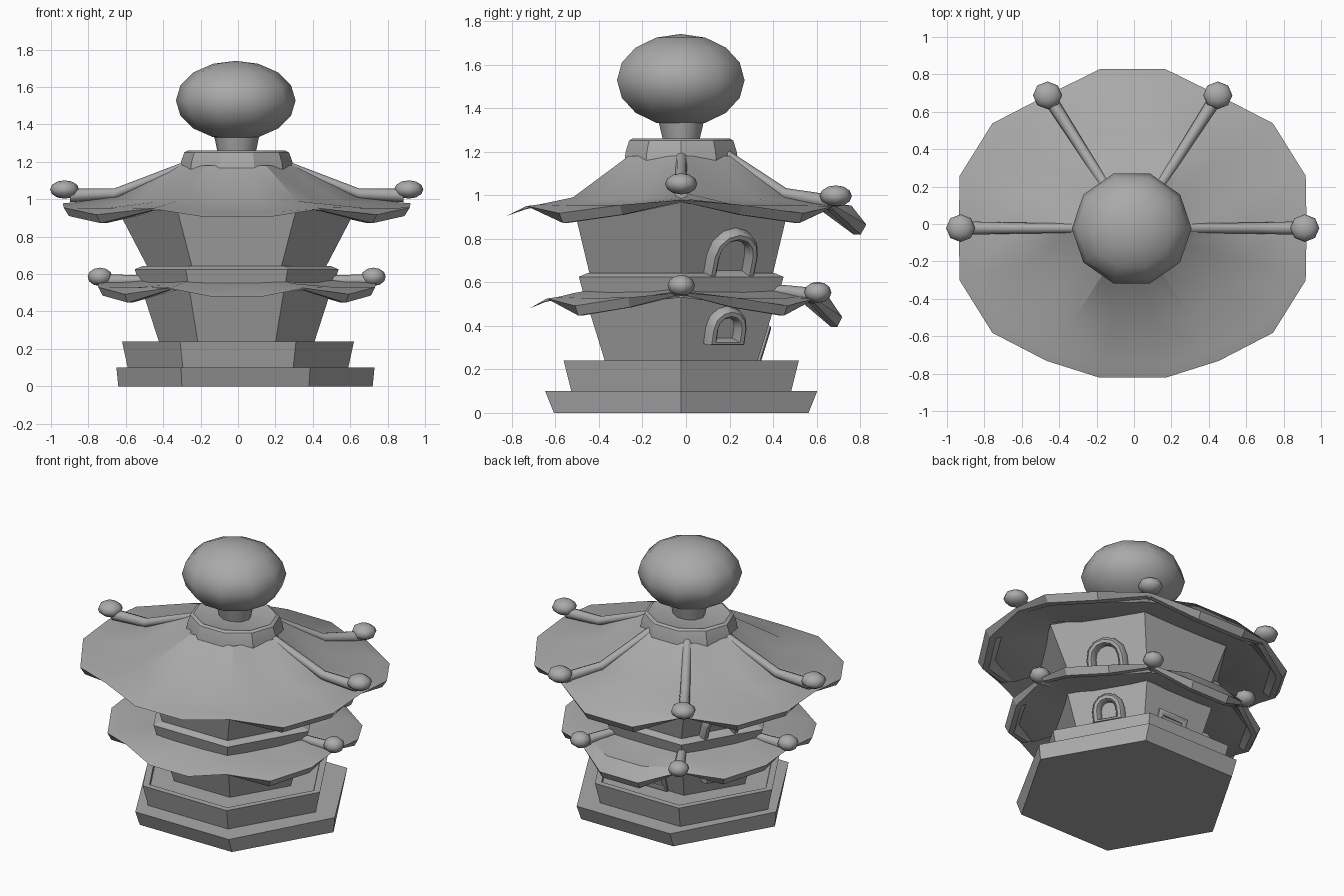
import bpy, bmesh, math
from mathutils import Vector, Matrix

if "Cube" in bpy.data.objects:
    bpy.data.objects.remove(bpy.data.objects["Cube"])

CX, CY = -0.007, -0.022

stone = bpy.data.materials.new("stone grey")
stone.use_nodes = True
GREY = (0.4, 0.4, 0.4, 1)
stone.diffuse_color = GREY
stone.node_tree.nodes["Principled BSDF"].inputs["Base Color"].default_value = GREY


def finish(name, bm, smooth=None):
    bmesh.ops.recalc_face_normals(bm, faces=bm.faces)
    mesh = bpy.data.meshes.new(name)
    bm.to_mesh(mesh)
    bm.free()
    obj = bpy.data.objects.new(name, mesh)
    bpy.context.collection.objects.link(obj)
    mesh.materials.append(stone)
    if smooth:
        bpy.ops.object.select_all(action='DESELECT')
        obj.select_set(True)
        bpy.context.view_layer.objects.active = obj
        bpy.ops.object.shade_smooth_by_angle(angle=math.radians(smooth))


def bridge(bm, a, b):
    n = len(a)
    for i in range(n):
        bm.faces.new((a[i], a[(i + 1) % n], b[(i + 1) % n], b[i]))


def loft(name, rings, sides=6, cx=CX, smooth=None):
    """Stacked polygon rings (z, half width x, half depth y), capped."""
    bm = bmesh.new()
    top = math.sin(math.pi / 3) if sides == 6 else 1
    loops = []
    for z, rx, hy in rings:
        angles = [math.tau * i / sides for i in range(sides)]
        loops.append([bm.verts.new((cx + rx * math.cos(a), CY + hy * math.sin(a) / top, z))
                      for a in angles])
    for a, b in zip(loops, loops[1:]):
        bridge(bm, a, b)
    bm.faces.new(loops[0])
    bm.faces.new(loops[-1])
    finish(name, bm, smooth)


# Stepped base, walls and collar
loft("base_step", [(0, 0.68, 0.585), (0.1, 0.69, 0.625)], cx=0.04)
loft("base_platform", [(0.1, 0.59, 0.505), (0.24, 0.62, 0.54), (0.24, 0.575, 0.5),
                       (0.225, 0.57, 0.495)], cx=0)
loft("lower_wall", [(0.22, 0.41, 0.345), (0.56, 0.52, 0.45)])
loft("middle_ledge", [(0.55, 0.52, 0.45), (0.625, 0.545, 0.47), (0.642, 0.505, 0.43)])
loft("upper_wall", [(0.635, 0.475, 0.42), (0.97, 0.65, 0.5)])
loft("roof_collar", [(1.15, 0.305, 0.275), (1.2, 0.298, 0.268), (1.25, 0.28, 0.252),
                     (1.26, 0.26, 0.235), (1.25, 0.23, 0.2)], sides=10, smooth=30)
loft("finial_neck", [(1.24, 0.1, 0.085), (1.36, 0.125, 0.115)], sides=10, smooth=40)

# Lower eave outline from the side corner round to the back: x, y, z
SIDE = [(0.93, 0, 0.97), (0.925, 0.28, 0.91), (0.75, 0.56, 0.872), (0.46, 0.71, 0.942)]
BACK = (0.175, 0.85, 0.82)
FRONT = (0.175, 0.80, 0.905)


def eave_outline():
    flip = lambda p, sx, sy: (p[0] * sx, p[1] * sy, p[2])
    right = [flip(p, 1, -1) for p in [FRONT] + SIDE[:0:-1]] + SIDE + [BACK]
    return right + [flip(p, -1, 1) for p in reversed(right)]


def roof(name, sx, sy, dz, inner, mid):
    """inner = (scale, z), mid = (scale, z at side corners, at other corners, between)."""
    pts = eave_outline()
    n = len(pts)
    corner = [i % 3 == 1 for i in range(n)]
    front = [p[1] < -0.75 for p in pts]
    bm = bmesh.new()

    def straight(i):
        """Point on the straight hexagon side between two corners."""
        step = (i - 1) % 3
        a, b = Vector(pts[(i - step) % n]), Vector(pts[(i - step + 3) % n])
        return a.lerp(b, step / 3)

    def ring(scale, height, hexagon=False):
        plan = [straight(i) if hexagon else pts[i] for i in range(n)]
        return [bm.verts.new((CX + p[0] * sx * scale, CY + p[1] * sy * scale, height(i)))
                for i, p in enumerate(plan)]

    def mid_z(i):
        if not corner[i]:
            return mid[3]
        return mid[1] if pts[i][1] == 0 else mid[2]

    def low(i):
        return pts[i][2] + dz

    def crease_z(i):
        if front[i]:
            return low(i) + 0.025
        return low(i) + 0.015 if corner[i] else 0.952 + dz

    def edge_z(i):
        return low(i) + (0 if front[i] else 0.008 if corner[i] else 0.045)

    top = [ring(inner[0], lambda i: inner[1], True),
           ring(mid[0], mid_z, True),
           ring(0.92, crease_z),
           ring(1, edge_z)]
    under = [top[-1],
             ring(0.97, low),
             ring(0.93, low),
             ring(0.89, lambda i: crease_z(i) - 0.02),
             ring(mid[0], lambda i: mid_z(i) - 0.03, True),
             ring(inner[0], lambda i: inner[1] - 0.03, True)]
    for a, b in zip(top, top[1:]):
        bridge(bm, a, b)
    # The front panel is a single sheet; the others have a thick rolled lip
    for a, b in zip(under, under[1:]):
        for i in range(n):
            j = (i + 1) % n
            if not (front[i] or front[j]):
                bm.faces.new((a[i], a[j], b[j], b[i]))
    bmesh.ops.delete(bm, geom=[v for v in bm.verts if not v.link_faces], context='VERTS')
    finish(name, bm, 30)


roof("upper_roof", 1, 1, 0, (0.34, 1.18), (0.7, 1.015, 0.99, 0.985))
roof("lower_roof", 0.8, 0.87, -0.425, (0.58, 0.575), (0.8, 0.56, 0.55, 0.54))


def ball(name, loc, size, segments=8, rings=6):
    bm = bmesh.new()
    bmesh.ops.create_uvsphere(bm, u_segments=segments, v_segments=rings, radius=1,
                              matrix=Matrix.Rotation(math.pi / 2, 4, 'Z'))
    bmesh.ops.transform(bm, matrix=Matrix.Translation(loc) @ Matrix.Diagonal((*size, 1)),
                        verts=bm.verts)
    finish(name, bm, 60)


def tube(name, path, radii, sides=8):
    """Tapered ridge roll following a path that runs outwards."""
    bm = bmesh.new()
    out = path[-1] - path[0]
    side = Vector((-out.y, out.x, 0)).normalized()
    loops = []
    for p, r in zip(path, radii):
        loops.append([bm.verts.new(p + side * (r * math.cos(a)) + Vector((0, 0, r * math.sin(a))))
                      for a in (math.tau * i / sides for i in range(sides))])
    for a, b in zip(loops, loops[1:]):
        bridge(bm, a, b)
    bm.faces.new(loops[0])
    bm.faces.new(loops[-1])
    finish(name, bm, 50)


# Top dome, then ridge rolls and end balls on the side and back corners
ball("finial_dome", (-0.012, CY - 0.002, 1.528), (0.32, 0.308, 0.212), 10, 8)
# Each ridge: ball centre x, y, z, ball size, path as (share of the way out, z)
RIDGES = {
    "upper_side": (0.92, 0, 1.052, 0.078, [(0.28, 1.185), (0.71, 1.028), (0.97, 1.02)]),
    "upper_back": (0.455, 0.71, 0.996, 0.078, [(0.3, 1.185), (0.68, 1.002), (0.97, 0.966)]),
    "lower_side": (0.731, 0, 0.585, 0.066, [(0.6, 0.57), (0.8, 0.565), (0.97, 0.565)]),
    "lower_back": (0.362, 0.627, 0.553, 0.066, [(0.6, 0.57), (0.8, 0.555), (0.97, 0.538)]),
}
for ridge, (x, y, z, size, profile) in RIDGES.items():
    for sname, m in (("left", 1), ("right", -1)):
        label = f"{ridge}_{sname}"
        ball(label + "_ball", (CX + x * m, CY + y, z), (size, size * 0.95, 0.049))
        path = [Vector((CX + x * m * s, CY + y * s, h)) for s, h in profile]
        tube(label + "_ridge", path, (0.024, 0.03, 0.036))


def frame(name, outline, hole, depth, matrix):
    """Raised rounded frame made from matching outer and inner outlines."""
    bm = bmesh.new()
    blend = lambda t: [(a + (c - a) * t, b + (e - b) * t)
                       for (a, b), (c, e) in zip(outline, hole)]
    loops = []
    for pts, d in ((outline, -0.02), (outline, depth * 0.6), (blend(0.3), depth),
                   (blend(0.7), depth), (hole, depth * 0.6), (hole, -0.02)):
        loops.append([bm.verts.new(matrix @ Vector((u, v, d))) for u, v in pts])
    for a, b in zip(loops, loops[1:]):
        bridge(bm, a, b)
    finish(name, bm, 50)


def arch(w, h, bottom):
    """Arched outline: straight legs and a half-round head."""
    r = w / 2
    head = [(r * math.cos(math.pi * i / 6), h - r + r * math.sin(math.pi * i / 6))
            for i in range(7)]
    return [(-r, bottom), (r, bottom)] + head


def wall_matrix(p0, p1, above):
    """Frame axes on a wall: along the wall, up the slope, outwards."""
    along = (p1 - p0).normalized()
    mid = (p0 + p1) / 2
    up = above - mid
    up = (up - along * up.dot(along)).normalized()
    m = Matrix((along, up, along.cross(up))).transposed().to_4x4()
    m.translation = mid
    return m


# Arched windows on the rear side walls, on both floors
WINDOWS = {
    "upper": ((0.63, 0.472, 0.418), (0.97, 0.65, 0.5), 0.25, 0.235),
    "lower": ((0.32, 0.442, 0.376), (0.56, 0.52, 0.45), 0.2, 0.178),
}
for floor, ((z, rx, hy), (z2, rx2, hy2), w, h) in WINDOWS.items():
    for sname, m in (("left", 1), ("right", -1)):
        place = lambda x, y, height: Vector((CX + x * m, CY + y, height))
        ends = [place(rx, 0, z), place(rx / 2, hy, z)][::m]
        mat = wall_matrix(*ends, place(0.75 * rx2, hy2 / 2, z2))
        frame(f"{floor}_window_{sname}", arch(w, h, 0),
              arch(w - 0.1, h - 0.05, 0.025), 0.05, mat)

# Framed door at the foot of the rear wall
door = wall_matrix(Vector((0.21, CY + 0.345, 0.22)), Vector((-0.19, CY + 0.345, 0.22)),
                   Vector((0.01, CY + 0.45, 0.56)))
box = lambda w, b, t: [(-w, b), (w, b), (w, t), (-w, t)]
frame("rear_door_frame", box(0.11, 0, 0.19), box(0.075, 0.03, 0.155), 0.016, door)
